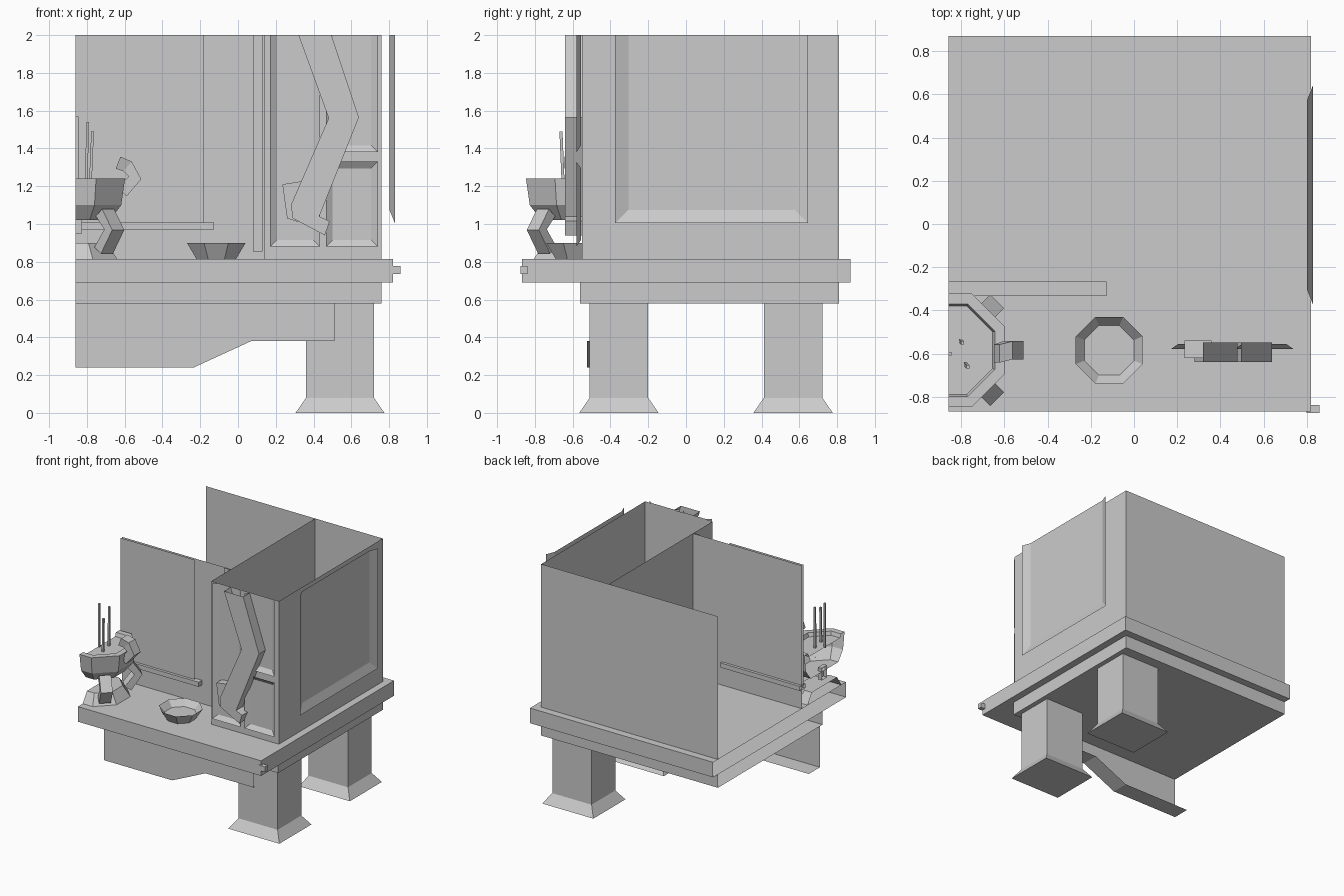
import bpy, bmesh, math
from mathutils import Vector

if "Cube" in bpy.data.objects:
    bpy.data.objects.remove(bpy.data.objects["Cube"])

grey = bpy.data.materials.new("plain grey")
grey.diffuse_color = (0.6, 0.6, 0.6, 1)
grey.use_nodes = True
grey.node_tree.nodes["Principled BSDF"].inputs["Base Color"].default_value = grey.diffuse_color
CUT = -0.86          # the model is sliced open at this x


def make(name, verts, faces, cut=False, fix=True):
    bm = bmesh.new()
    vs = [bm.verts.new(v) for v in verts]
    for f in faces:
        bm.faces.new([vs[i] for i in f])
    if fix:
        bmesh.ops.recalc_face_normals(bm, faces=bm.faces)
    if cut:
        bmesh.ops.bisect_plane(bm, geom=bm.verts[:] + bm.edges[:] + bm.faces[:],
                               plane_co=(CUT, 0, 0), plane_no=(1, 0, 0), clear_inner=True)
    me = bpy.data.meshes.new(name)
    bm.to_mesh(me)
    bm.free()
    me.materials.append(grey)
    ob = bpy.data.objects.new(name, me)
    bpy.context.collection.objects.link(ob)
    return ob


def box(name, x0, x1, y0, y1, z0, z1, flare=0, open_left=False):
    f = flare
    v = [(x0 - f, y0 - f, z0), (x1 + f, y0 - f, z0), (x1 + f, y1 + f, z0), (x0 - f, y1 + f, z0),
         (x0, y0, z1), (x1, y0, z1), (x1, y1, z1), (x0, y1, z1)]
    faces = [(3, 2, 1, 0), (4, 5, 6, 7), (0, 1, 5, 4), (1, 2, 6, 5), (2, 3, 7, 6)]
    if not open_left:
        faces.append((3, 0, 4, 7))
    return make(name, v, faces, fix=False)


def sheet(name, a, b, z0, z1=2.0):
    """Upright single sheet from a to b; its front is on the right of the direction a to b."""
    return make(name, [(*a, z0), (*b, z0), (*b, z1), (*a, z1)], [(0, 1, 2, 3)], fix=False)


def extrude(name, pts, y0, y1, open_top=False):
    """Closed outline in x,z pushed through y."""
    n = len(pts)
    v = [(x, y0, z) for x, z in pts] + [(x, y1, z) for x, z in pts]
    sides = [(i, (i + 1) % n, (i + 1) % n + n, i + n) for i in range(n)]
    if open_top:
        sides = sides[:-1]
    return make(name, v, [tuple(range(n)), tuple(range(2 * n - 1, n - 1, -1))] + sides)


def lathe(name, c, prof, cut=False, n=8, cap_bottom=True):
    """Octagonal turned part; profile gives distance to the flat sides and height."""
    k = 1 / math.cos(math.pi / n)
    v = [(c[0] + d * k * math.cos(math.tau * (i + .5) / n),
          c[1] + d * k * math.sin(math.tau * (i + .5) / n), z) for d, z in prof for i in range(n)]
    f = [(r * n + i, r * n + (i + 1) % n, (r + 1) * n + (i + 1) % n, (r + 1) * n + i)
         for r in range(len(prof) - 1) for i in range(n)]
    f.append(tuple(range((len(prof) - 1) * n, len(prof) * n)))
    f.append(tuple(range(n))[::-1])
    return make(name, v, f, cut)


def strip(name, path, side, w, t, cut=False):
    """Square bar along a path; w is half width along side, t is half thickness."""
    path = [Vector(p) for p in path]
    side = Vector(side).normalized()
    v, f = [], []
    for i, p in enumerate(path):
        d = (path[min(i + 1, len(path) - 1)] - path[max(i - 1, 0)]).normalized()
        up = d.cross(side).normalized()
        v += [p + side * w + up * t, p - side * w + up * t, p - side * w - up * t, p + side * w - up * t]
        if i:
            a = 4 * i - 4
            f += [(a + k, a + (k + 1) % 4, a + 4 + (k + 1) % 4, a + 4 + k) for k in range(4)]
    e = len(v)
    f += [(0, 1, 2, 3), (e - 1, e - 2, e - 3, e - 4)]
    return make(name, v, f, cut)


def dish(name, u0, u1, z0, z1, m, to3d, m_top):
    """Sunken panel with sloping rim; m is the rim width, m_top is 0 where it is sliced."""
    o = [(u0, z0), (u1, z0), (u1, z1), (u0, z1)]
    i = [(u0 + m, z0 + m), (u1 - m, z0 + m), (u1 - m, z1 - m_top), (u0 + m, z1 - m_top)]
    v = [to3d(u, z, 0) for u, z in o] + [to3d(u, z, 1) for u, z in i]
    f = [(4, 5, 6, 7), (0, 1, 5, 4), (1, 2, 6, 5), (3, 0, 4, 7)]
    if m_top:
        f.append((2, 3, 7, 6))
    return make(name, v, f, fix=False)


# platform, under frame and corner peg
box("platform", CUT, 0.82, -0.868, 0.872, 0.69, 0.815, open_left=True)
box("under_frame", CUT, 0.76, -0.56, 0.81, 0.58, 0.69, open_left=True)
box("corner_peg", 0.80, 0.86, -0.875, -0.838, 0.735, 0.778)

# legs with flared feet
for nm, y in (("front", -0.51), ("back", 0.412)):
    box(nm + "_leg", 0.36, 0.72, y, y + 0.31, 0.08, 0.58)
    box(nm + "_foot", 0.36, 0.72, y, y + 0.31, 0.0, 0.08, flare=0.055)

# shaped skirt with a bottom flange
low = [(CUT, 0.24), (-0.235, 0.24), (0.07, 0.38), (0.51, 0.38)]
sk = [(x, -0.525, z) for x, z in low] + [(0.51, -0.525, 0.58), (CUT, -0.525, 0.58)]
sk += [(x, -0.38, z) for x, z in low]
make("front_skirt", sk, [(0, 1, 2, 3, 4, 5), (0, 6, 7, 1), (1, 7, 8, 2), (2, 8, 9, 3)], fix=False)

# cabinet walls
sheet("cabinet_front", (0.14, -0.55), (0.76, -0.55), 0.815)
sheet("cabinet_right_wall", (0.76, -0.55), (0.76, 0.81), 0.815)
sheet("back_wall", (0.76, 0.81), (CUT, 0.81), 0.815)
sheet("cabinet_inner_wall", (0.14, 0.81), (0.14, -0.55), 0.815)

# sliding screens with rail and post
sheet("rear_screen", (CUT, -0.29), (0.14, -0.29), 0.815)
sheet("front_screen", (CUT, -0.31), (-0.18, -0.31), 0.99)
sheet("screen_post", (0.08, -0.30), (0.13, -0.30), 0.855)
box("screen_rail", CUT, -0.127, -0.333, -0.267, 0.97, 1.008, open_left=True)

# sunken panels on the cabinet
front = lambda u, z, k: (u, -0.58 + 0.025 * k, z)
dish("left_door_panel", 0.17, 0.435, 0.88, 2.0, 0.036, front, 0)
dish("lower_right_panel", 0.465, 0.74, 0.88, 1.33, 0.036, front, 0.036)
dish("upper_right_panel", 0.465, 0.74, 1.38, 2.0, 0.036, front, 0)
dish("side_panel", -0.375, 0.645, 1.005, 2.0, 0.07, lambda u, z, k: (0.83 - 0.028 * k, u, z), 0)

# folded streamer hanging before the doors
extrude("streamer", [(0.32, 2.0), (0.48, 1.56), (0.28, 1.10), (0.29, 1.03), (0.46, 0.94),
                     (0.485, 1.015), (0.43, 1.04), (0.64, 1.565), (0.495, 2.0)],
        -0.64, -0.55, open_top=True)
extrude("streamer_tail", [(0.235, 1.21), (0.26, 1.03), (0.32, 1.01), (0.36, 1.23)], -0.62, -0.54)

# small offering bowl
lathe("offering_bowl", (-0.115, -0.585), [(0.105, 0.815), (0.155, 0.90), (0.115, 0.85)])

# sliced burner: bowl, base, bowed legs
c = (CUT, -0.585)
lathe("burner_bowl", c, [(0.18, 1.02), (0.242, 1.10), (0.262, 1.24), (0.215, 1.24), (0.205, 1.21)], cut=True)
lathe("burner_base", c, [(0.22, 0.815), (0.165, 0.90)], cut=True)
for s in (-1, 1):
    d = Vector((1, s, 0)).normalized()
    pts = [Vector((*c, z)) + d * r for r, z in ((0.22, 1.06), (0.29, 0.97), (0.21, 0.86))]
    strip("burner_leg", pts, (-d.y, d.x, 0), 0.045, 0.03)
box("burner_inner_knob", CUT, -0.825, -0.62, -0.55, 0.95, 1.05, open_left=True)

# hooked handle
strip("burner_handle", [(-0.615, -0.585, 1.17), (-0.545, -0.585, 1.245), (-0.585, -0.585, 1.305),
                        (-0.635, -0.60, 1.325)], (0, 1, 0), 0.042, 0.034)

# incense sticks
for x, y, top, lean in ((-0.852, -0.60, 1.57, 0), (-0.795, -0.54, 1.54, 0.01), (-0.77, -0.65, 1.49, 0.012)):
    strip("incense_stick", [(x - lean, y, 1.2), (x, y - lean, top)], (0, 1, 0), 0.008, 0.007)
